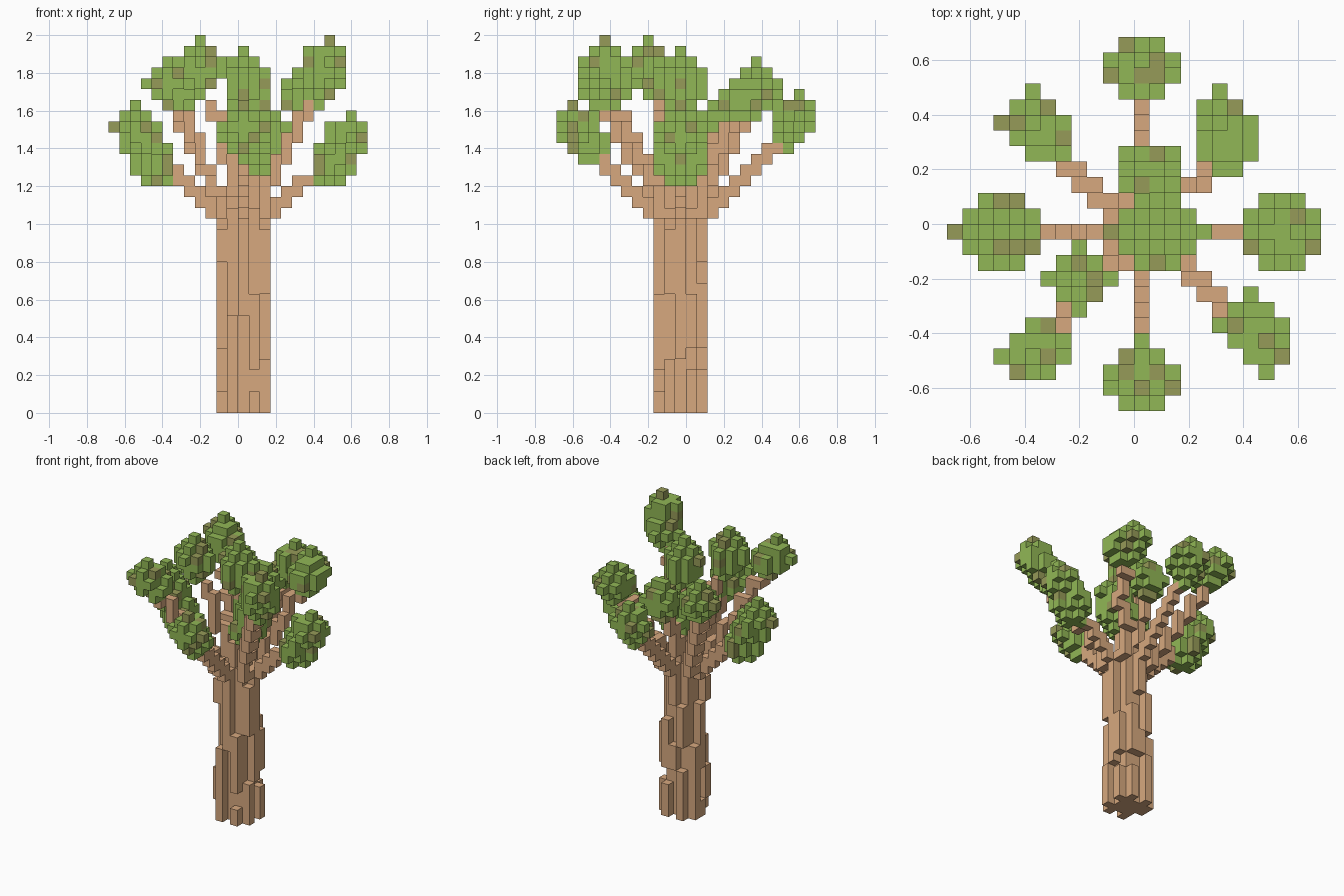
import bpy
import bmesh
import random
from mathutils import Vector

if "Cube" in bpy.data.objects:
    bpy.data.objects.remove(bpy.data.objects["Cube"], do_unlink=True)

random.seed(4)
V = 2 / 35          # edge of one block
REACH = 2.1         # straight foliage radius in blocks
STEPS = 2.75        # foliage radius counted along the axes, for knobbly tufts


def material(name, rgb):
    m = bpy.data.materials.new(name)
    m.use_nodes = True
    col = (*rgb, 1.0)
    m.diffuse_color = col
    bsdf = m.node_tree.nodes["Principled BSDF"]
    bsdf.inputs["Base Color"].default_value = col
    bsdf.inputs["Roughness"].default_value = 0.9
    return m


bark = material("bark_brown", (0.680, 0.396, 0.212))
leaf = material("leaf_green", (0.285, 0.474, 0.092))
dry_leaf = material("dry_leaf_olive", (0.305, 0.325, 0.098))

# Foliage tufts: upper and lower end of a rounded blob, in block units
tufts = {
    "back": ((0, 9.7, 27), (0, 9.15, 26)),
    "west": ((-10, -1, 26), (-8.15, -1, 22.6)),
    "east": ((9.7, -1, 25), (8.15, -1, 22.5)),
    "front": ((0, -10.7, 26), (0, -9.85, 24.8)),
    "back_west": ((-7, 6, 30), (-6.3, 5.2, 29.2)),
    "back_east": ((5.15, 6, 29), (5.45, 4.25, 28.6)),
    "front_east": ((7.75, -8, 32), (7, -7, 30)),
    "front_west": ((-7, -8.7, 30), (-6.3, -8.2, 29.3)),
    "inner_west": ((-4.05, -4, 32), (-4, -3.6, 30.4)),
    "crown": ((0, -1, 31), (0.2, -1, 29.5)),
    "inner_east": ((2, -1, 26), (1.4, -1, 23.2)),
    "inner_back": ((0.5, 3, 27.3), (0.5, 2.9, 26.5)),
}

# Branch paths, in block units, from the trunk into each tuft
limbs = {
    "back": ((0, 0, 17), (0, 9, 25)),
    "west": ((-1, -1, 17), (-8, -1, 23)),
    "east": ((1, -1, 17), (8, -1, 22.6)),
    "front": ((0, -2, 17), (0, -10, 25)),
    "back_west": ((-1, 0, 17), (-2, 1, 19), (-6, 5, 27.5)),
    "back_east": ((1, 0, 17), (2, 1, 20), (5, 4, 27)),
    "front_east": ((1, -2, 17), (2, -3, 20), (6, -7, 28.5)),
    "front_west": ((-1, -2, 17), (-2, -3, 19), (-6, -8, 28)),
    "inner_west": ((-1, -2, 20), (-2, -3, 26), (-3, -3, 28)),
    "crown": ((0, -1, 18), (0, -1, 29)),
    "inner_east": ((0, -1, 18), (1, -1, 21), (1, -1, 24)),
    "inner_back": ((0, 0, 18), (0, 1, 22), (0, 3, 26)),
}

# Bark ribs around the trunk: column, then its height ranges
ribs = {
    (-1, -3): ((0, 9),), (0, -3): ((9, 18),), (1, -3): ((0, 2), (4, 11)),
    (2, -2): ((0, 5), (11, 17)), (2, -1): ((5, 18),), (2, 0): ((0, 4), (6, 11)),
    (-2, -2): ((2, 6), (14, 17)), (-2, -1): ((0, 2), (6, 14), (17, 18)),
    (-2, 0): ((0, 9),), (-1, 1): ((0, 6), (9, 14)),
    (0, 1): ((6, 9), (14, 18)), (1, 1): ((0, 4), (6, 12)),
}

# Dry leaves on the outside of the foliage, as seen along each axis
dry_top = ((-1, 11), (0, 9), (1, 9), (-6, 7), (-5, 5), (1, 4), (-9, 1), (-8, 1),
           (-8, -2), (-12, -1), (7, -2), (10, 0), (-3, -4), (-6, -9),
           (-8, -10), (-1, -9), (1, -10), (8, -8), (9, -9))
dry_front = ((-9, 26), (-6, 31), (-3, 33), (-3, 30), (-7, 28), (2, 30), (4, 28),
             (9, 32), (8, 29), (11, 25), (10, 23), (0, 24), (2, 26), (-8, 21))
dry_right = ((-5, 32), (-3, 29), (10, 28), (7, 29), (-2, 25), (-11, 25))


def blob(a, b):
    """Blocks around the segment a-b, stepped like an octahedron."""
    a, b = Vector(a), Vector(b)
    d = b - a
    lo = [int(min(p, q)) - 4 for p, q in zip(a, b)]
    hi = [int(max(p, q)) + 5 for p, q in zip(a, b)]
    cells = set()
    for x in range(lo[0], hi[0]):
        for y in range(lo[1], hi[1]):
            for z in range(lo[2], hi[2]):
                p = Vector((x, y, z))
                t = max(0, min(1, (p - a).dot(d) / d.length_squared))
                off = p - a - d * t
                if off.length <= REACH and sum(map(abs, off)) <= STEPS:
                    cells.add((x, y, z))
    return cells


def stair(points):
    """Blocks along a path, each sharing a face with the next."""
    cells = set()
    cur = [round(c) for c in points[0]]
    cells.add(tuple(cur))
    for a, b in zip(points, points[1:]):
        for s in range(1, 61):
            goal = [round(c) for c in Vector(a).lerp(Vector(b), s / 60)]
            for axis in (0, 1, 2):
                while cur[axis] != goal[axis]:
                    cur[axis] += 1 if goal[axis] > cur[axis] else -1
                    cells.add(tuple(cur))
    return cells


def trunk_cells():
    """Core that narrows above the fork, plus the ribs."""
    cells = {(x, y - 1, z) for x in (-1, 0, 1) for y in (-1, 0, 1)
             for z in range(22 if x * y == 0 else 19)}
    for (x, y), spans in ribs.items():
        for z0, z1 in spans:
            cells.update((x, y, z) for z in range(z0, z1))
    return cells


# Share out the blocks so that no two parts overlap
parts, taken = {}, set()


def claim(name, cells):
    parts[name] = cells - taken
    taken.update(cells)


for key, ends in tufts.items():
    claim("foliage_" + key, blob(*ends))

# Pick the outermost leaf block on each dry-leaf line, and a few others
dry = {c for c in sorted(taken) if random.random() < 0.05}
for axis, sign, spots in ((2, 1, dry_top), (1, -1, dry_front), (0, 1, dry_right)):
    for spot in spots:
        line = [c for c in taken if c[:axis] + c[axis + 1:] == spot]
        if line:
            dry.add(max(line, key=lambda c: sign * c[axis]))

claim("trunk", trunk_cells())
for key, path in limbs.items():
    claim("branch_" + key, stair(path))

# Corner offsets of the six block faces, wound outward
SIDES = {
    (1, 0, 0): ((1, 0, 0), (1, 1, 0), (1, 1, 1), (1, 0, 1)),
    (-1, 0, 0): ((0, 0, 0), (0, 0, 1), (0, 1, 1), (0, 1, 0)),
    (0, 1, 0): ((0, 1, 0), (0, 1, 1), (1, 1, 1), (1, 1, 0)),
    (0, -1, 0): ((0, 0, 0), (1, 0, 0), (1, 0, 1), (0, 0, 1)),
    (0, 0, 1): ((0, 0, 1), (1, 0, 1), (1, 1, 1), (0, 1, 1)),
    (0, 0, -1): ((0, 0, 0), (0, 1, 0), (1, 1, 0), (1, 0, 0)),
}


def build(name, cells, mats):
    """Outer skin of a set of blocks as one flat-shaded object."""
    bm = bmesh.new()
    verts = {}
    for c in sorted(cells):
        for n, corners in SIDES.items():
            if tuple(p + q for p, q in zip(c, n)) in taken:
                continue
            ring = []
            for o in corners:
                k = tuple(p + q for p, q in zip(c, o))
                if k not in verts:
                    verts[k] = bm.verts.new(Vector(k) * V)
                ring.append(verts[k])
            bm.faces.new(ring).material_index = int(c in dry)
    if not bm.faces:
        bm.free()
        return
    # Merge the long flat strips of bark
    if name == "trunk":
        bmesh.ops.dissolve_limit(bm, angle_limit=0.01, verts=bm.verts[:],
                                 edges=bm.edges[:])
    me = bpy.data.meshes.new(name)
    bm.to_mesh(me)
    bm.free()
    for m in mats:
        me.materials.append(m)
    bpy.context.collection.objects.link(bpy.data.objects.new(name, me))


for name, cells in parts.items():
    build(name, cells, [leaf, dry_leaf] if name.startswith("foliage") else [bark])
